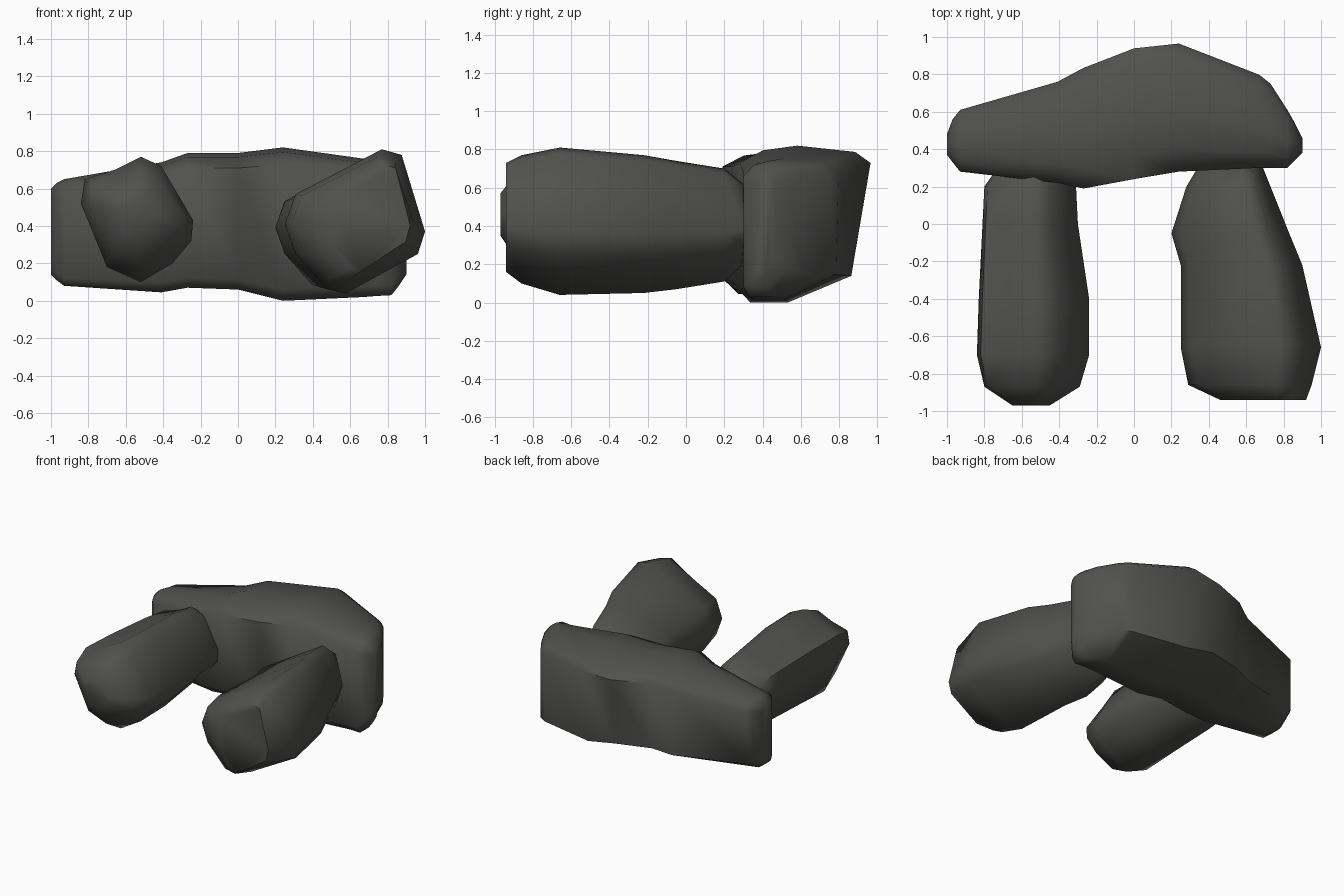
import bpy, bmesh, math

if "Cube" in bpy.data.objects:
    bpy.data.objects.remove(bpy.data.objects["Cube"])

# Dark weathered rock
rock = bpy.data.materials.new("dark_rock")
rock.diffuse_color = (.082, .082, .076, 1)
rock.use_nodes = True
rock.node_tree.nodes["Principled BSDF"].inputs["Base Color"].default_value = rock.diffuse_color


def stone(name, profile, stations, axis, sharp=60):
    """Loft a profile through stations (position, u min, u max, v min, v max,
    optional undercut of the far lower side)."""
    us, vs = zip(*profile)
    bm = bmesh.new()
    rings = []
    for t, u0, u1, v0, v1, *undercut in stations:
        ring = []
        for u, v in profile:
            # fit the profile to this station's bounds
            fu = (u - min(us)) / (max(us) - min(us))
            fv = (v - min(vs)) / (max(vs) - min(vs))
            a = u0 + fu * (u1 - u0) - sum(undercut) * fu * (1 - fv)
            z = v0 + fv * (v1 - v0)
            ring.append(bm.verts.new((t, a, z) if axis == 'X' else (a, t, z)))
        rings.append(ring)
    n = len(profile)
    for r, s in zip(rings, rings[1:]):
        for i in range(n):
            j = (i + 1) % n
            bm.faces.new((r[i], r[j], s[j], s[i]))
    bm.faces.new(rings[0])
    bm.faces.new(rings[-1])
    bmesh.ops.recalc_face_normals(bm, faces=bm.faces)
    mesh = bpy.data.meshes.new(name)
    bm.to_mesh(mesh)
    bm.free()
    mesh.materials.append(rock)
    ob = bpy.data.objects.new(name, mesh)
    bpy.context.collection.objects.link(ob)
    bpy.ops.object.select_all(action='DESELECT')
    ob.select_set(True)
    bpy.context.view_layer.objects.active = ob
    bpy.ops.object.shade_smooth_by_angle(angle=math.radians(sharp))
    return ob


# Long capstone across the back, undercut behind its widest part
stone("lintel_stone",
      [(1, .78), (.74, .92), (-.14, 1), (-.65, .94), (-1, .78),
       (-1, -.85), (-.8, -1), (-.1, -1), (1, -.66)],
      [(-1.0, .37, .48, .14, .60), (-.97, .33, .56, .11, .63),
       (-.93, .28, .61, .08, .65), (-.41, .22, .76, .045, .74),
       (-.27, .19, .84, .07, .79, .05), (0, .24, .95, .06, .79, .10),
       (.24, .28, .98, .0, .82, .14), (.67, .30, .80, .02, .76, .02),
       (.73, .30, .75, .025, .75), (.82, .30, .61, .03, .74),
       (.86, .34, .54, .08, .71), (.90, .38, .46, .14, .67)], 'X')

# Left upright with a ridged, roughly hexagonal section
stone("left_upright_stone",
      [(-.52, .77), (-.41, .72), (-.24, .43), (-.25, .32), (-.35, .20),
       (-.52, .10), (-.70, .18), (-.84, .52), (-.82, .65), (-.66, .70)],
      [(-.97, -.65, -.45, .35, .57), (-.87, -.80, -.29, .20, .70),
       (-.70, -.84, -.24, .10, .77), (-.40, -.83, -.24, .11, .76),
       (0, -.81, -.30, .13, .73), (.20, -.80, -.31, .15, .70),
       (.30, -.73, -.36, .22, .62)], 'Y')

# Right upright with a tilted, blunt-cornered rectangular section
stone("right_upright_stone",
      [(.75, .81), (.86, .78), (.99, .37), (.95, .25), (.55, .04),
       (.45, .06), (.27, .25), (.21, .41), (.27, .57)],
      [(-.94, .46, .92, .16, .73), (-.86, .29, .95, .10, .77),
       (-.66, .25, 1.0, .04, .81), (-.22, .25, .90, .05, .77),
       (-.05, .20, .83, .07, .74), (.20, .28, .73, .11, .70),
       (.30, .34, .69, .20, .62)], 'Y')
